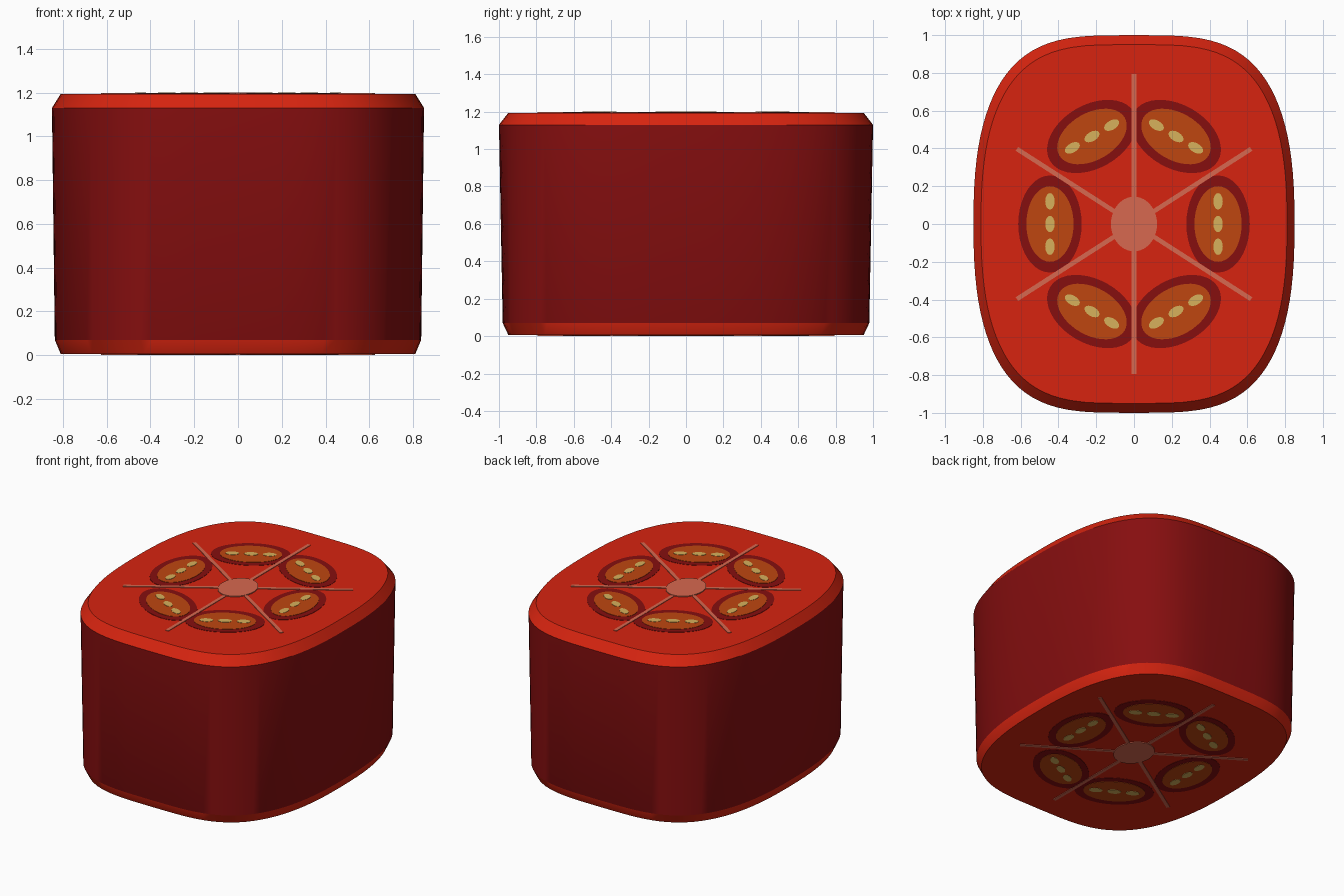
import bpy
import bmesh
from math import sin, cos, pi, radians, atan2, hypot, copysign
from mathutils import Matrix

cube = bpy.data.objects.get("Cube")
if cube:
    bpy.data.objects.remove(cube)

MID = 0.6        # half height of the slice
FACE = 0.594     # cut face, measured from mid height; plates rise to 0.6


def material(name, rgb):
    m = bpy.data.materials.new(name)
    m.use_nodes = True
    m.diffuse_color = (*rgb, 1)
    m.node_tree.nodes["Principled BSDF"].inputs["Base Color"].default_value = (*rgb, 1)
    return m


skin = material("dark red skin", (0.24, 0.0045, 0.0048))
flesh = material("bright red flesh", (0.68, 0.0176, 0.005))
gel = material("orange gel", (0.52, 0.062, 0.005))
seed = material("pale yellow seed", (0.68, 0.44, 0.107))
pith = material("pink pith", (0.68, 0.14, 0.08))


def finish(name, bm, mats):
    mesh = bpy.data.meshes.new(name)
    bmesh.ops.recalc_face_normals(bm, faces=bm.faces)
    bm.to_mesh(mesh)
    bm.free()
    for m in mats:
        mesh.materials.append(m)
    obj = bpy.data.objects.new(name, mesh)
    obj.location.z = MID
    bpy.context.collection.objects.link(obj)
    return obj


# Body: rounded-square rings lofted from bottom to top
def outline(rx, ry, count=96):
    for i in range(count):
        t = 2 * pi * i / count
        c, s = cos(t), sin(t)
        yield (rx * copysign(abs(c) ** (2 / 3.6), c),
               ry * copysign(abs(s) ** (2 / 2.5), s))


bm = bmesh.new()
sections = [(-FACE, 0.81, 0.95), (-0.53, 0.837, 0.98), (0.53, 0.85, 1.0), (FACE, 0.81, 0.95)]
rings = [[bm.verts.new((x, y, z)) for x, y in outline(rx, ry)] for z, rx, ry in sections]
for level, (low, high) in enumerate(zip(rings, rings[1:])):
    for i in range(len(low)):
        j = (i + 1) % len(low)
        f = bm.faces.new((low[i], low[j], high[j], high[i]))
        f.material_index = 0 if level == 1 else 1
for ring in (rings[0], rings[-1]):
    bm.faces.new(ring).material_index = 1
body = finish("body", bm, [skin, flesh])
bpy.context.view_layer.objects.active = body
body.select_set(True)
bpy.ops.object.shade_smooth_by_angle(angle=radians(25))


# Thin plates on the cut face, mirrored to the underside
def place(x, y, turn, height):
    return Matrix.Translation((x, y, FACE + height / 2)) @ Matrix.Rotation(turn, 4, "Z")


def oval(bm, x, y, rx, ry, turn, height, sides=40):
    bmesh.ops.create_cone(bm, cap_ends=True, segments=sides, radius1=1, radius2=1, depth=1,
                          matrix=place(x, y, turn, height) @ Matrix.Diagonal((rx, ry, height, 1)))


def plates(name, bm, mat):
    obj = finish(name, bm, [mat])
    mirror = obj.modifiers.new("underside", "MIRROR")
    mirror.use_axis = (False, False, True)
    mirror.use_mirror_merge = False


pockets, gels, seeds, spokes, core = (bmesh.new() for _ in range(5))
for k in range(6):
    a = k * pi / 3
    x, y = 0.445 * cos(a), 0.535 * sin(a)
    oval(pockets, x, y, 0.168, 0.257, a, 0.002)
    oval(gels, x, y, 0.125, 0.2, a, 0.004)
    for step in (-0.12, 0, 0.12):
        oval(seeds, x - step * sin(a), y + step * cos(a), 0.025, 0.044, a, 0.006, 16)
    # Spoke between neighbouring pockets
    ex, ey = 0.716 * cos(a + pi / 6), 0.795 * sin(a + pi / 6)
    bmesh.ops.create_cube(spokes, size=1,
                          matrix=place(ex / 2, ey / 2, atan2(ey, ex), 0.004)
                          @ Matrix.Diagonal((hypot(ex, ey), 0.024, 0.004, 1)))
oval(core, 0, 0, 0.122, 0.145, 0, 0.006)

plates("seed_pockets", pockets, skin)
plates("pocket_gel", gels, gel)
plates("seeds", seeds, seed)
plates("spokes", spokes, pith)
plates("core", core, pith)
